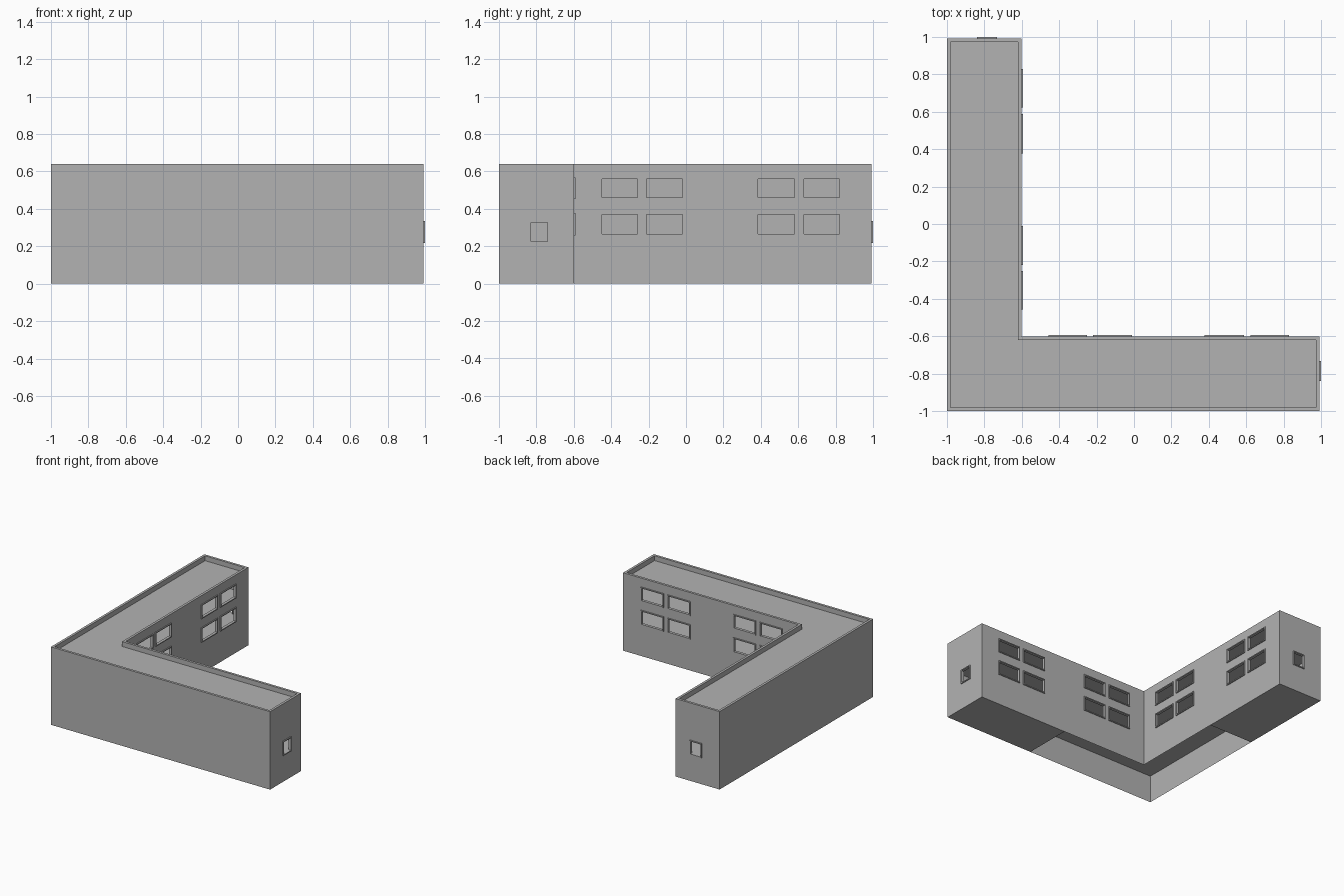
import bpy, bmesh
from mathutils import Vector

if "Cube" in bpy.data.objects:
    bpy.data.objects.remove(bpy.data.objects["Cube"])

H, E, C = 0.64, 0.992, -0.6        # height, wing end, inner corner
T, ROOF = 0.02, 0.60               # parapet width, roof level

grey = bpy.data.materials.new("light_grey")
grey.diffuse_color = (0.45, 0.45, 0.45, 1)
grey.use_nodes = True
grey.node_tree.nodes["Principled BSDF"].inputs["Base Color"].default_value = grey.diffuse_color


def finish(name, bm):
    me = bpy.data.meshes.new(name)
    bmesh.ops.remove_doubles(bm, verts=bm.verts, dist=1e-5)
    bm.to_mesh(me)
    bm.free()
    me.materials.append(grey)
    ob = bpy.data.objects.new(name, me)
    bpy.context.collection.objects.link(ob)
    return ob


def face(bm, pts):
    bm.faces.new([bm.verts.new(p) for p in pts])


def outline(t, z):
    """L-shaped footprint, counter-clockwise, moved inward by t."""
    a, e, c = -1 + t, E - t, C - t
    return [Vector((x, y, z)) for x, y in
            ((a, a), (e, a), (e, c), (c, c), (c, e), (a, e))]


# Openings per wall: (u0, u1, z0, z1), u measured along the wall
spans = [(-0.45, -0.26), (-0.21, -0.02), (0.385, 0.58), (0.63, 0.82)]
rows = [(0.265, 0.37), (0.46, 0.56)]
openings = {
    1: [(0.17, 0.26, 0.225, 0.328)],
    2: [(E - b, E - a, *r) for a, b in spans for r in rows],
    3: [(a - C, b - C, *r) for a, b in spans for r in rows],
    4: [(0.14, 0.23, 0.225, 0.328)],
}

# Outer walls with open windows, plus a projecting frame round each window
base = outline(0, 0)
walls, frames = bmesh.new(), bmesh.new()
for i, p in enumerate(base):
    q = base[(i + 1) % 6]
    u = (q - p).normalized()
    n = Vector((u.y, -u.x, 0))
    holes = openings.get(i, [])

    def at(a, z, d=0.0):
        return p + u * a + n * d + Vector((0, 0, z))

    us = sorted({0, (q - p).length} | {v for h in holes for v in h[:2]})
    zs = sorted({0, H} | {v for h in holes for v in h[2:]})
    for a, b in zip(us, us[1:]):
        for c, d in zip(zs, zs[1:]):
            m, k = (a + b) / 2, (c + d) / 2
            if not any(h[0] < m < h[1] and h[2] < k < h[3] for h in holes):
                face(walls, [at(a, c), at(b, c), at(b, d), at(a, d)])
    for a, b, c, d in holes:
        loops = []
        for pad, dep in ((0.008, -0.015), (0.008, 0.008), (0, 0.008), (0, -0.015)):
            loops.append([at(a - pad, c - pad, dep), at(b + pad, c - pad, dep),
                          at(b + pad, d + pad, dep), at(a - pad, d + pad, dep)])
        for s in range(4):
            l0, l1 = loops[s], loops[(s + 1) % 4]
            for j in range(4):
                k = (j + 1) % 4
                face(frames, [l0[j], l0[k], l1[k], l1[j]])
finish("outer_walls", walls)
finish("window_frames", frames)

# Parapet rim, its inner side and the sunken roof
bm = bmesh.new()
rings = [outline(0, H), outline(T, H), outline(T, ROOF)]
for r0, r1 in zip(rings, rings[1:]):
    for j in range(6):
        k = (j + 1) % 6
        face(bm, [r0[j], r0[k], r1[k], r1[j]])
face(bm, rings[-1])
finish("parapet_and_roof", bm)

# Upper storey floors seen through the windows
for name, z in (("first_floor", 0.225), ("second_floor", 0.42)):
    bm = bmesh.new()
    face(bm, outline(0.001, z))
    finish(name, bm)

# Ground floor only under the two wing ends, open at the corner
bm = bmesh.new()
face(bm, [(0.18, -1, 0), (0.18, C, 0), (E, C, 0), (E, -1, 0)])
face(bm, [(-1, 0.18, 0), (-1, E, 0), (C, E, 0), (C, 0.18, 0)])
finish("ground_floor", bm)
